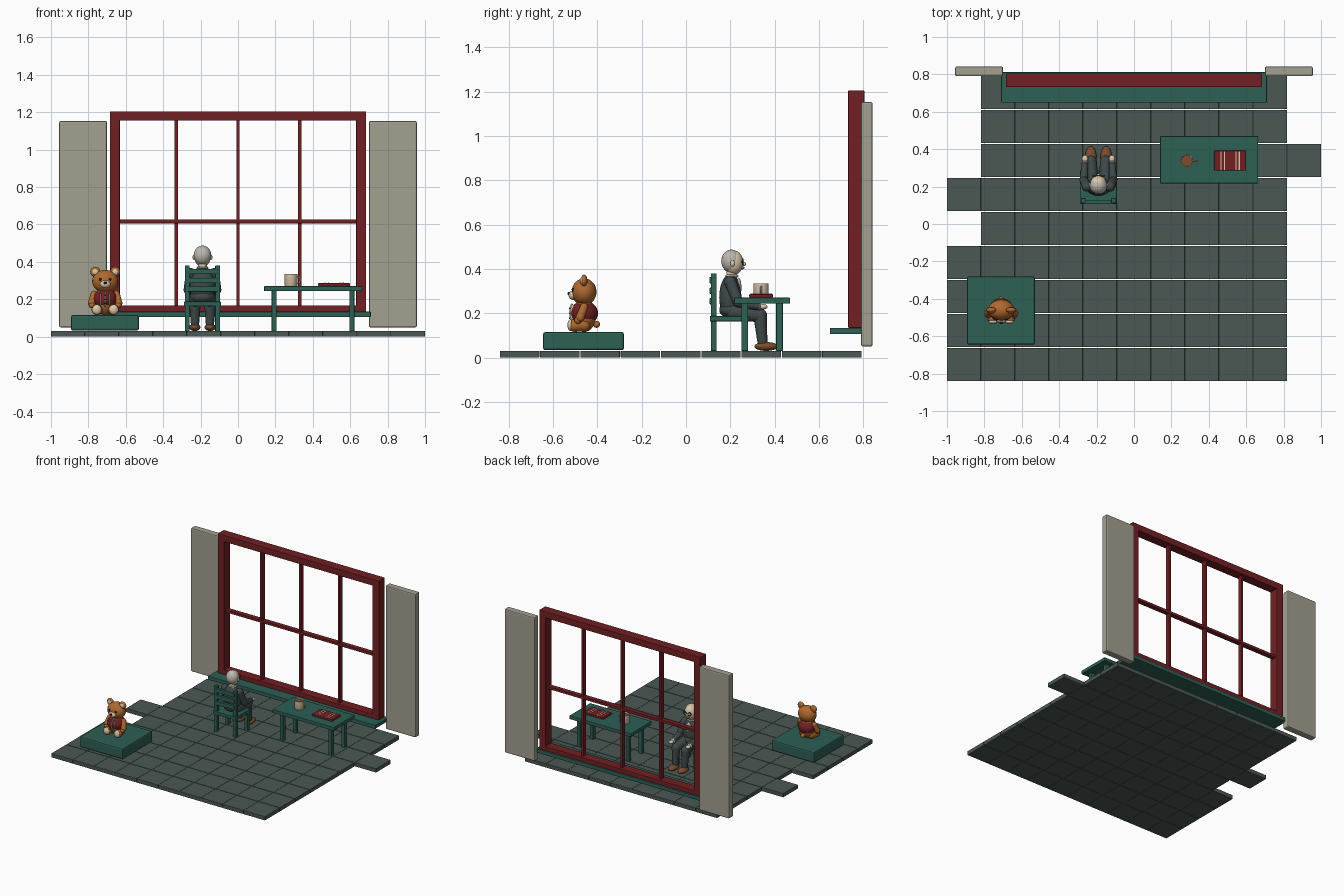
import bpy, bmesh, math
from mathutils import Matrix, Vector

cube = bpy.data.objects.get("Cube")
if cube:
    bpy.data.objects.remove(cube, do_unlink=True)


def material(name, *rgb):
    m = bpy.data.materials.new(name)
    m.use_nodes = True
    m.diffuse_color = (*rgb, 1)
    node = m.node_tree.nodes["Principled BSDF"]
    node.inputs["Base Color"].default_value = (*rgb, 1)
    node.inputs["Roughness"].default_value = 0.8
    return m


SLATE = material("floor slate", .07, .098, .09)
TEAL = material("painted teal", .026, .115, .09)
RED = material("dark red", .17, .0145, .017)
BEIGE = material("curtain beige", .37, .355, .28)
ORANGE = material("bear fur", .43, .14, .028)
CREAM = material("cream", .72, .57, .40)
SUIT = material("suit grey", .05, .068, .068)
BROWN = material("shoe brown", .2, .075, .028)
DARK = material("black", .01, .01, .011)
HAIR = material("silver hair", .5, .48, .42)


def finish(name, bm, mat, smooth=True):
    mesh = bpy.data.meshes.new(name)
    bm.to_mesh(mesh)
    bm.free()
    mesh.materials.append(mat)
    ob = bpy.data.objects.new(name, mesh)
    bpy.context.collection.objects.link(ob)
    if smooth:
        bpy.ops.object.select_all(action='DESELECT')
        ob.select_set(True)
        bpy.context.view_layer.objects.active = ob
        bpy.ops.object.shade_smooth_by_angle(angle=math.radians(40))
    return ob


def boxes(name, corners, mat, bevel=.003):
    """Join beveled boxes, each given by its low and high corner."""
    bm = bmesh.new()
    for lo, hi in corners:
        lo, hi = Vector(lo), Vector(hi)
        made = bmesh.ops.create_cube(bm, size=1, matrix=Matrix.Translation((lo + hi) / 2)
                                     @ Matrix.Diagonal((*(hi - lo), 1)))
        if bevel:
            edges = list({e for v in made["verts"] for e in v.link_edges})
            bmesh.ops.bevel(bm, geom=edges, offset=bevel, segments=2, affect='EDGES', profile=.5)
    return finish(name, bm, mat, False)


def ball(name, at, radii, mat, pitch=0):
    bm = bmesh.new()
    bmesh.ops.create_uvsphere(bm, u_segments=24, v_segments=16, radius=1,
                              matrix=Matrix.Translation(at) @ Matrix.Rotation(pitch, 4, 'X')
                              @ Matrix.Diagonal((*radii, 1)))
    return finish(name, bm, mat)


def limb(name, points, radii, mat):
    """Rounded limb: tapered segments with a ball at every joint."""
    bm = bmesh.new()
    points = [Vector(p) for p in points]
    for p, r in zip(points, radii):
        bmesh.ops.create_uvsphere(bm, u_segments=16, v_segments=10, radius=r,
                                  matrix=Matrix.Translation(p))
    for a, b, ra, rb in zip(points, points[1:], radii, radii[1:]):
        turn = (b - a).to_track_quat('Z', 'Y').to_matrix().to_4x4()
        bmesh.ops.create_cone(bm, segments=16, radius1=ra, radius2=rb, depth=(b - a).length,
                              matrix=Matrix.Translation((a + b) / 2) @ turn)
    return finish(name, bm, mat)


def ring(name, at, axis, major, minor, mat):
    """Torus whose hole faces along the axis."""
    bpy.ops.mesh.primitive_torus_add(major_radius=major, minor_radius=minor, major_segments=24,
                                     minor_segments=8, location=at,
                                     rotation=Vector(axis).to_track_quat('Z', 'Y').to_euler())
    ob = bpy.context.object
    ob.name = name
    ob.data.materials.append(mat)
    bpy.ops.object.shade_smooth()
    return ob


SIDES = (("right", -1), ("left", 1))

# Floor tiles with a ragged edge
size, tiles = 2 / 11, []
for col in range(11):
    for row in range(9):
        if (col == 0 and row not in (0, 1, 2, 3, 5)) or (col == 10 and row != 6):
            continue
        x, y = -1 + col * size, -.842 + row * size
        tiles.append(((x, y + .002, 0), (x + size - .001, y + size - .002, .03)))
boxes("floor_tiles", tiles, SLATE, .0015)

# Window frame, glazing bars, sill and side panels
Y0, Y1 = .732, .805
boxes("window_frame", [((-.685, Y0, .134), (-.632, Y1, 1.205)), ((.632, Y0, .134), (.685, Y1, 1.205)),
                       ((-.685, Y0, 1.155), (.685, Y1, 1.205)), ((-.685, Y0, .134), (.685, Y1, .168))], RED)
bars = [((x - .009, .752, .15), (x + .009, .785, 1.17)) for x in (-.33, 0, .33)]
boxes("window_bars", bars + [((-.65, .75, .606), (.65, .787, .626))], RED, .002)
boxes("window_sill", [((-.71, .65, .105), (.71, .812, .134))], TEAL)
for side, s in SIDES:
    boxes(side + "_curtain_panel", [((s * .828 - .128, .79, .05), (s * .828 + .128, .842, 1.153))], BEIGE, .008)

# Plinth under the bear
boxes("plinth", [((-.893, -.645, .033), (-.53, -.28, .115))], TEAL, .01)

# Table
boxes("table_top", [((.14, .217, .243), (.663, .47, .27))], TEAL)
boxes("table_legs", [((x, y, .03), (x + .027, y + .03, .245))
                     for x in (.18, .595) for y in (.25, .407)], TEAL, .002)

# Mug with drink and handle
bm = bmesh.new()
rings = [(0, .27), (.031, .27), (.034, .275), (.034, .335), (.029, .335), (.028, .28), (0, .28)]
profile = [bm.verts.new((r, 0, z)) for r, z in rings]
edges = [bm.edges.new(pair) for pair in zip(profile, profile[1:])]
bmesh.ops.spin(bm, geom=profile + edges, axis=(0, 0, 1), cent=(0, 0, 0), steps=28, angle=math.tau)
bmesh.ops.remove_doubles(bm, verts=bm.verts, dist=.0002)
bmesh.ops.recalc_face_normals(bm, faces=bm.faces)
bmesh.ops.translate(bm, verts=bm.verts, vec=(.283, .339, 0))
finish("mug", bm, CREAM)
bm = bmesh.new()
bmesh.ops.create_cone(bm, cap_ends=True, segments=28, radius1=.0285, radius2=.0285, depth=.004,
                      matrix=Matrix.Translation((.283, .339, .322)))
finish("drink", bm, BROWN)
ring("mug_handle", (.318, .339, .303), (0, 1, 0), .017, .004, CREAM)

# Folded cloth with stripes
boxes("folded_cloth", [((.428, .285, .27), (.6, .393, .287))], RED, .006)
boxes("cloth_stripes", [((x - .003, .29, .284), (x + .003, .388, .2885)) for x in (.465, .483, .545, .563)],
      CREAM, 0)

# Chair
boxes("chair_seat", [((-.289, .108, .163), (-.092, .285, .187))], TEAL)
boxes("chair_posts", [((x, .113, .03), (x + .026, .138, .38)) for x in (-.284, -.122)], TEAL, .002)
boxes("chair_front_legs", [((x, .25, .03), (x + .026, .276, .17)) for x in (-.284, -.122)], TEAL, .002)
boxes("chair_slats", [((-.27, .106, z), (-.11, .128, z + .028)) for z in (.24, .287, .335)], TEAL)

# Seated man, facing the window
cx = -.19
ball("man_torso", (cx, .2, .272), (.068, .05, .105), SUIT)
ball("man_hips", (cx, .205, .215), (.068, .055, .04), SUIT)
limb("man_neck", [(cx, .205, .35), (cx, .207, .39)], [.024, .024], CREAM)
ball("man_collar", (cx, .207, .368), (.032, .03, .01), HAIR)
ball("man_shirt", (cx, .238, .315), (.02, .012, .045), HAIR)
ball("man_face", (cx, .215, .428), (.044, .044, .055), CREAM)
ball("man_hair", (cx, .204, .435), (.047, .045, .052), HAIR)
ball("man_nose", (cx, .261, .422), (.008, .01, .01), CREAM)
ball("man_moustache", (cx, .256, .405), (.02, .008, .007), HAIR)
boxes("glasses_bridge", [((cx - .008, .257, .431), (cx + .008, .261, .434))], DARK, 0)
for side, s in SIDES:
    x = cx + s * .02
    ring(side + "_glasses_rim", (x, .257, .432), (0, 1, 0), .013, .002, DARK)
    ball(side + "_man_eye", (x, .251, .432), (.005, .005, .005), DARK)
    ball(side + "_man_ear", (cx + s * .046, .21, .425), (.007, .01, .014), CREAM)
    limb(side + "_man_arm", [(cx + s * .062, .2, .34), (cx + s * .078, .235, .25),
                             (cx + s * .073, .32, .232)], [.027, .023, .018], SUIT)
    ball(side + "_man_cuff", (cx + s * .073, .33, .231), (.02, .007, .02), HAIR)
    ball(side + "_man_hand", (cx + s * .072, .348, .229), (.016, .02, .012), CREAM)
    limb(side + "_man_leg", [(cx + s * .035, .215, .205), (cx + s * .04, .335, .19),
                             (cx + s * .04, .345, .065)], [.036, .031, .022], SUIT)
    ball(side + "_man_shoe", (cx + s * .041, .362, .05), (.03, .054, .02), BROWN)

# Seated bear with a vest
bx, by = -.71, -.46
ball("bear_body", (bx, by, .19), (.06, .055, .075), ORANGE)
ball("bear_vest", (bx, by, .2), (.066, .063, .056), RED)
ball("bear_head", (bx, by, .296), (.07, .056, .061), ORANGE)
ball("bear_muzzle", (bx, by - .05, .281), (.028, .02, .021), CREAM)
ball("bear_nose", (bx, by - .069, .289), (.01, .006, .007), DARK)
ball("bear_tail", (bx, by + .056, .15), (.016, .016, .016), ORANGE)
ball("vest_placket", (bx, by - .055, .2), (.006, .011, .044), CREAM)
for z in (.178, .2, .222):
    ball("vest_button", (bx, by - .066, z), (.0035, .003, .0035), DARK)
for side, s in SIDES:
    ball(side + "_bear_ear", (bx + s * .053, by, .347), (.027, .015, .027), ORANGE)
    ball(side + "_bear_inner_ear", (bx + s * .053, by - .011, .346), (.016, .007, .016), CREAM)
    ball(side + "_bear_eye", (bx + s * .027, by - .051, .307), (.007, .005, .008), DARK)
    limb(side + "_bear_arm", [(bx + s * .06, by, .228), (bx + s * .072, by - .018, .18)], [.018, .02], ORANGE)
    ball(side + "_bear_paw", (bx + s * .07, by - .027, .168), (.017, .017, .016), ORANGE)
    limb(side + "_bear_leg", [(bx + s * .035, by, .145), (bx + s * .045, by - .045, .144)], [.028, .028], ORANGE)
    ball(side + "_bear_sole", (bx + s * .045, by - .062, .146), (.024, .013, .026), CREAM)
    ball(side + "_vest_trim", (bx + s * .024, by - .051, .2), (.004, .011, .04), CREAM)
